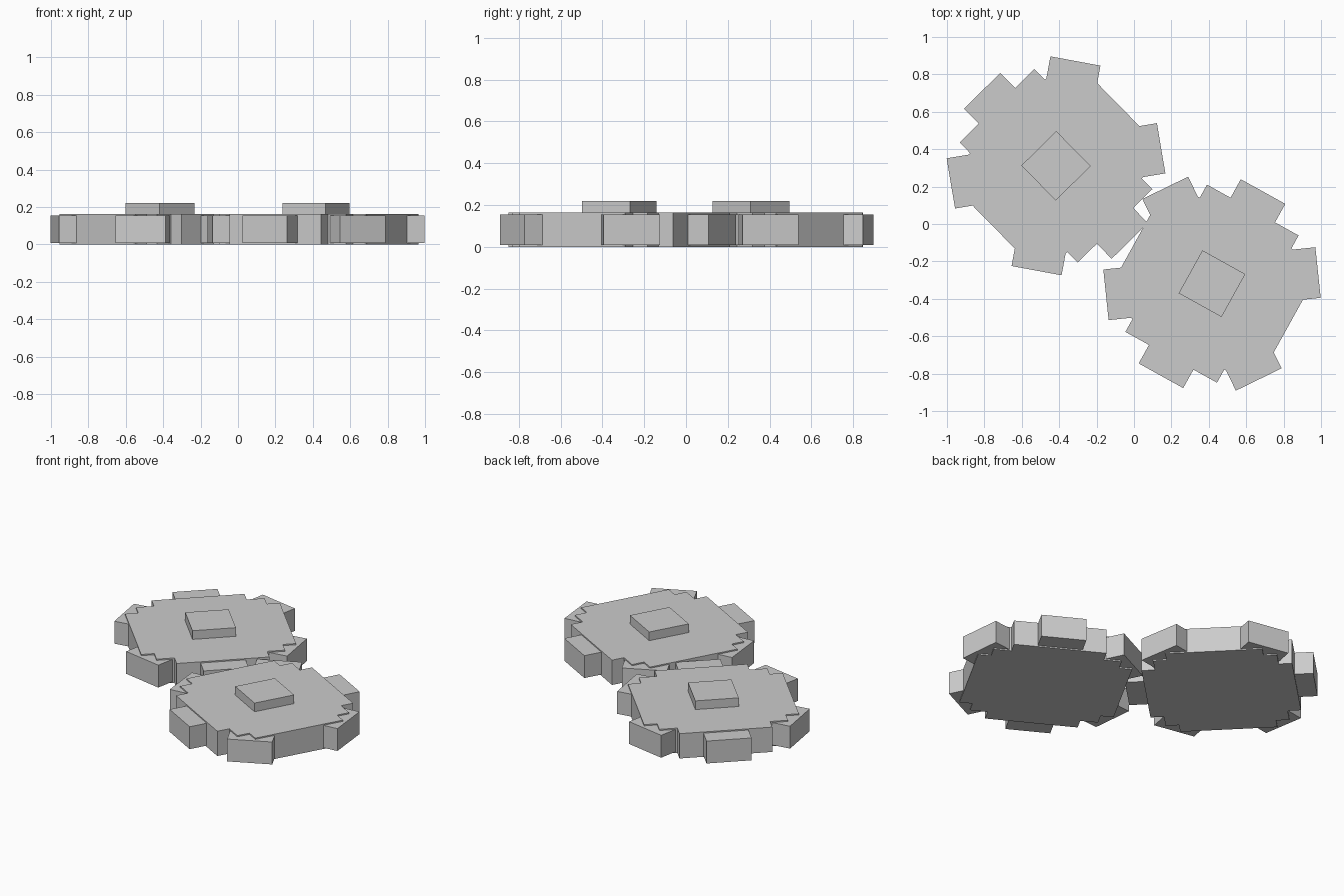
import bpy, bmesh
from math import radians
from mathutils import Matrix

cube = bpy.data.objects.get("Cube")
if cube:
    bpy.data.objects.remove(cube, do_unlink=True)

grey = bpy.data.materials.new("plain grey")
grey.use_nodes = True
grey.diffuse_color = (0.6, 0.6, 0.6, 1)
grey.node_tree.nodes["Principled BSDF"].inputs["Base Color"].default_value = (0.6, 0.6, 0.6, 1)


def add_prism(name, outline, z0, z1, placement, turn=0):
    """Extrude a closed outline from z0 to z1."""
    bm = bmesh.new()
    base = bm.faces.new([bm.verts.new((x, y, z0)) for x, y in outline])
    top = bmesh.ops.extrude_face_region(bm, geom=[base])["geom"]
    bmesh.ops.translate(bm, vec=(0, 0, z1 - z0),
                        verts=[v for v in top if isinstance(v, bmesh.types.BMVert)])
    bmesh.ops.recalc_face_normals(bm, faces=bm.faces)
    bm.transform(Matrix.Rotation(radians(turn), 4, 'Z'))
    mesh = bpy.data.meshes.new(name)
    bm.to_mesh(mesh)
    bm.free()
    mesh.materials.append(grey)
    obj = bpy.data.objects.new(name, mesh)
    obj.matrix_world = placement
    bpy.context.collection.objects.link(obj)


def rectangle(hx, hy):
    return [(-hx, -hy), (hx, -hy), (hx, hy), (-hx, hy)]


# Stepped corner of the gear body, mirrored into all four quadrants
corner = [(0.467, 0.29), (0.388, 0.29), (0.388, 0.37),
          (0.28, 0.37), (0.28, 0.45)]
right_half = [(x, -y) for x, y in reversed(corner)] + corner
body_outline = right_half + [(-x, -y) for x, y in right_half]


def add_gear(side, x, y, angle):
    place = Matrix.Translation((x, y, 0)) @ Matrix.Rotation(radians(angle), 4, 'Z')
    add_prism(side + "_gear_body", body_outline, 0, 0.163, place)
    # Each bar crosses the gear and forms two opposite teeth
    for label, turn, reach in (("first", 35, 0.57), ("second", -35, 0.57), ("middle", 90, 0.563)):
        add_prism(f"{side}_gear_{label}_teeth", rectangle(reach, 0.136),
                  0.008, 0.155, place, turn)
    # Square hub on top
    add_prism(side + "_gear_hub", rectangle(0.131, 0.131), 0.163, 0.22, place)


add_gear("right", -0.417, 0.311, 44.5)
add_gear("left", 0.417, -0.319, -29)
